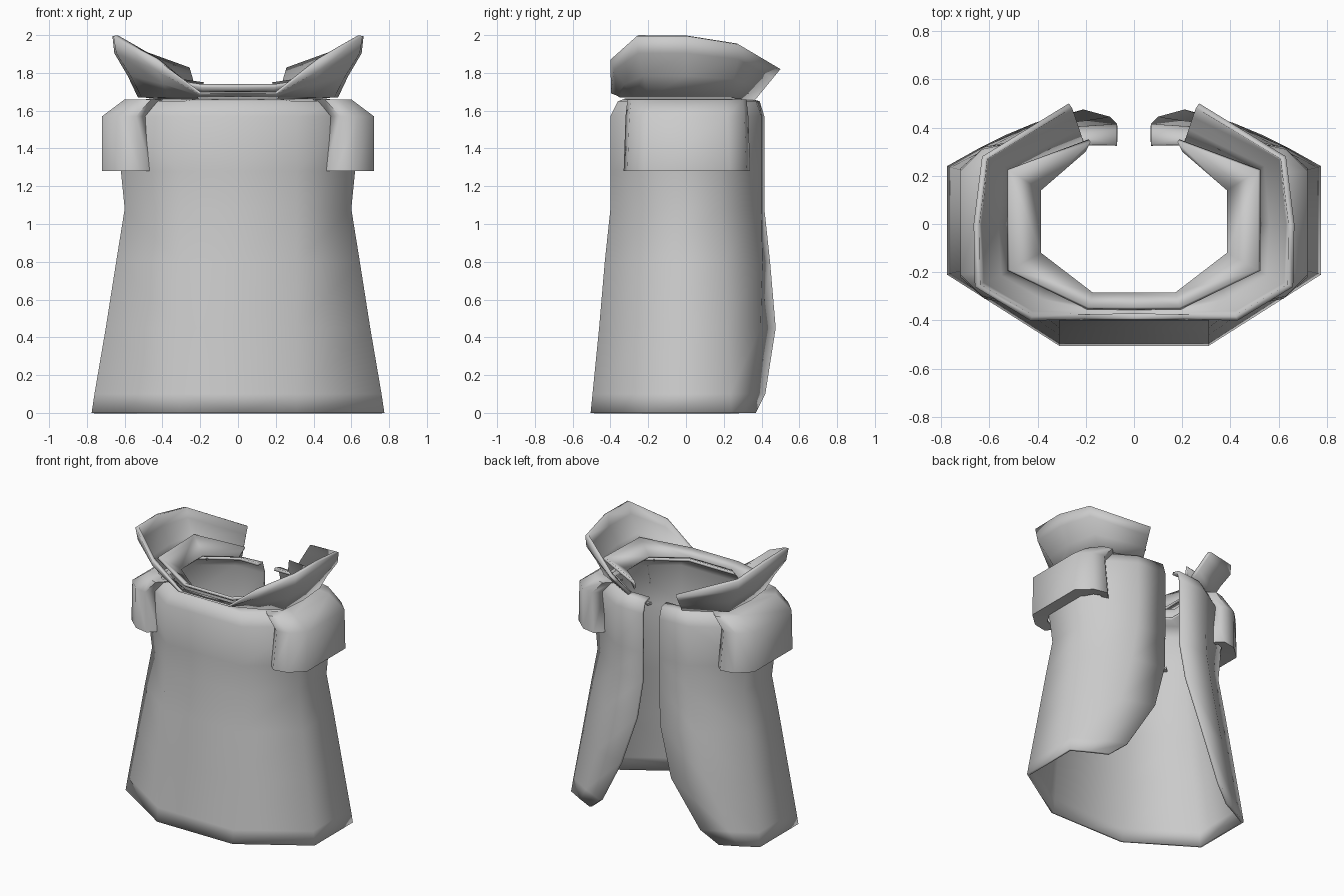
import bpy
import math
from mathutils import Vector

cube = bpy.data.objects.get("Cube")
if cube:
    bpy.data.objects.remove(cube, do_unlink=True)

GREY = (0.6, 0.6, 0.6, 1.0)
cloth = bpy.data.materials.new("grey_cloth")
cloth.use_nodes = True
cloth.diffuse_color = GREY
cloth.node_tree.nodes["Principled BSDF"].inputs["Base Color"].default_value = GREY


def loft(name, rows, thickness, offset=-1.0, sharp_angle=100):
    """Skin the rows of points, mirror the half across x and give it thickness."""
    width = len(rows[0])
    verts = [tuple(p) for row in rows for p in row]
    faces = []
    for r in range(len(rows) - 1):
        for c in range(width - 1):
            a = r * width + c
            faces.append((a, a + 1, a + width + 1, a + width))
    mesh = bpy.data.meshes.new(name)
    mesh.from_pydata(verts, [], faces)
    mesh.materials.append(cloth)
    obj = bpy.data.objects.new(name, mesh)
    bpy.context.collection.objects.link(obj)
    mirror = obj.modifiers.new("mirror", 'MIRROR')
    mirror.use_clip = True
    shell = obj.modifiers.new("shell", 'SOLIDIFY')
    shell.thickness = thickness
    shell.offset = offset
    bpy.ops.object.select_all(action='DESELECT')
    obj.select_set(True)
    bpy.context.view_layer.objects.active = obj
    for modifier in ("mirror", "shell"):
        bpy.ops.object.modifier_apply(modifier=modifier)
    bpy.ops.object.shade_smooth_by_angle(angle=math.radians(sharp_angle))
    return obj


def gown_row(z, front, side, side_front, side_back, middle, edge, corner=0.31):
    """Half outline of the gown from the front centre to the open back edge."""
    outline = [(0, front), (corner, front), (side, side_front),
               (side, side_back), middle, edge]
    return [(x, y, z) for x, y in outline]


# Gown: flared octagonal shell, open down the back, rolled in at the neck
gown_rows = [
    gown_row(0.0, -0.505, 0.775, -0.21, 0.24, (0.65, 0.31), (0.53, 0.37)),
    gown_row(0.1, -0.495, 0.76, -0.205, 0.235, (0.59, 0.335), (0.41, 0.42)),
    gown_row(0.45, -0.46, 0.70, -0.19, 0.22, (0.45, 0.395), (0.21, 0.475)),
    gown_row(0.8, -0.43, 0.645, -0.17, 0.2, (0.36, 0.405), (0.1, 0.445)),
    gown_row(1.08, -0.4, 0.60, -0.15, 0.18, (0.31, 0.4), (0.07, 0.415)),
    gown_row(1.28, -0.4, 0.62, -0.16, 0.18, (0.3, 0.4), (0.07, 0.415)),
    gown_row(1.57, -0.4, 0.62, -0.18, 0.2, (0.3, 0.4), (0.07, 0.415)),
    gown_row(1.65, -0.36, 0.55, -0.18, 0.2, (0.27, 0.37), (0.07, 0.39), corner=0.29),
    gown_row(1.665, -0.32, 0.46, -0.15, 0.17, (0.22, 0.33), (0.07, 0.33), corner=0.2),
]
loft("gown", gown_rows, 0.02)


# Short sleeves: bands wrapped around each shoulder, closed underneath,
# with the front and back ends turned in to the gown
def sleeve_row(z, inner, outer, depth):
    elbow = (inner + outer) / 2
    half = [(inner - 0.06, depth - 0.06), (inner, depth),
            (elbow, depth - 0.02), (outer, depth - 0.11)]
    return ([(x, -y, z) for x, y in half]
            + [(x, y + 0.01, z) for x, y in reversed(half)])


sleeve_rows = [
    sleeve_row(1.29, 0.52, 0.62, 0.26),
    sleeve_row(1.28, 0.52, 0.72, 0.33),
    sleeve_row(1.57, 0.54, 0.72, 0.32),
    sleeve_row(1.66, 0.46, 0.60, 0.31),
    sleeve_row(1.66, 0.45, 0.50, 0.24),
]
loft("sleeves", sleeve_rows, 0.015, sharp_angle=60)

# Outer collar: flares out and up, low at the front, ending beside the back opening
rim = [Vector(p) for p in (
    (0, -0.39, 1.70), (0.2, -0.39, 1.70), (0.43, -0.4, 1.87), (0.66, -0.26, 1.995),
    (0.665, 0, 1.995), (0.63, 0.28, 1.95), (0.27, 0.5, 1.82))]
base = [Vector(p) for p in (
    (0, -0.35, 1.67), (0.2, -0.35, 1.67), (0.37, -0.28, 1.67), (0.51, -0.2, 1.67),
    (0.53, 0, 1.67), (0.51, 0.23, 1.67), (0.22, 0.36, 1.65))]


def collar_row(height):
    """Row between base and rim, bulging outward except at the open ends."""
    bulge = 0.1 * height ** 2
    row = [b.lerp(r, height) + Vector((b.x, b.y, 0)) * bulge for b, r in zip(base, rim)]
    row[-1] = base[-1].lerp(rim[-1], height)
    return row


loft("outer_collar", [base, collar_row(0.35), collar_row(0.72), rim], 0.025)

# Inner collar: narrow funnel around the neck
neck = [(0, -0.285, 1.70), (0.17, -0.285, 1.70), (0.385, -0.12, 1.71),
        (0.385, 0.14, 1.71), (0.2, 0.3, 1.69)]
lip = [(0, -0.345, 1.74), (0.19, -0.345, 1.74), (0.515, -0.19, 1.79),
       (0.515, 0.22, 1.80), (0.18, 0.34, 1.75)]
loft("inner_collar", [neck, lip], 0.02, offset=1.0)
